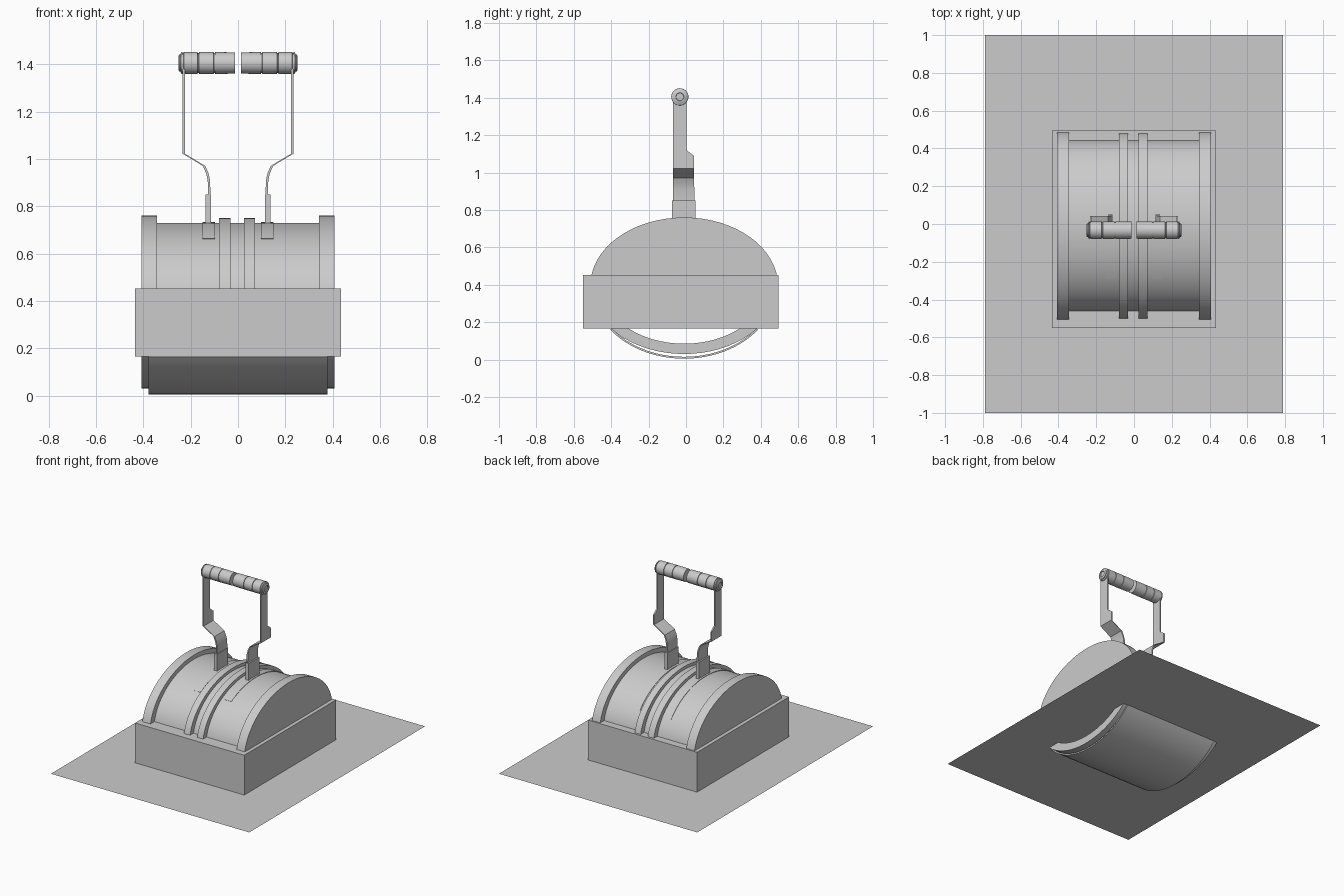
import bpy, bmesh, math
from mathutils import Matrix

if "Cube" in bpy.data.objects:
    bpy.data.objects.remove(bpy.data.objects["Cube"])

CY, CZ = -0.01, 0.395      # axis of the drum


def finish(name, bm, smooth=True):
    bmesh.ops.recalc_face_normals(bm, faces=bm.faces)
    me = bpy.data.meshes.new(name)
    bm.to_mesh(me)
    bm.free()
    ob = bpy.data.objects.new(name, me)
    bpy.context.collection.objects.link(ob)
    if smooth:
        bpy.ops.object.select_all(action='DESELECT')
        ob.select_set(True)
        bpy.context.view_layer.objects.active = ob
        bpy.ops.object.shade_smooth_by_angle(angle=math.radians(35))
    return ob


def sweep(name, profile, a0=0, a1=360, n=64, closed=True):
    """Sweep (x, half-width, half-height) points along an ellipse round the drum axis."""
    bm = bmesh.new()
    full = a1 - a0 == 360
    rows = []
    for i in range(n if full else n + 1):
        t = math.radians(a0 + (a1 - a0) * i / n)
        rows.append([bm.verts.new((x, CY + a * math.cos(t), CZ + c * math.sin(t)))
                     for x, a, c in profile])
    m = len(profile)
    for i in range(n):
        r, s = rows[i], rows[(i + 1) % len(rows)]
        for j in range(m if closed else m - 1):
            k = (j + 1) % m
            bm.faces.new((r[j], r[k], s[k], s[j]))
    if closed and not full:
        bm.faces.new(rows[0])
        bm.faces.new(rows[-1])
    return finish(name, bm)


def band(name, x0, x1, outer, inner, **kw):
    return sweep(name, [(x0, *outer), (x1, *outer), (x1, *inner), (x0, *inner)], **kw)


def box(name, x0, x1, y0, y1, z0, z1):
    bm = bmesh.new()
    bmesh.ops.create_cube(bm, size=1)
    for v in bm.verts:
        v.co = ((x0 + x1) / 2 + v.co.x * (x1 - x0), (y0 + y1) / 2 + v.co.y * (y1 - y0),
                (z0 + z1) / 2 + v.co.z * (z1 - z0))
    return finish(name, bm, False)


# base sheet
bm = bmesh.new()
bmesh.ops.create_grid(bm, x_segments=1, y_segments=1, size=1,
                      matrix=Matrix.Translation((0, 0, 0.163)) @ Matrix.Diagonal((0.79, 1, 1, 1)))
finish("base_sheet", bm, False)

# housing round the drum
box("housing", -0.435, 0.435, -0.55, 0.495, 0.165, 0.452)

# drum skin, centre ribs and the lower cover
sweep("drum", [(-0.40, 0.458, 0.335), (0.40, 0.458, 0.335)], closed=False)
for x0, x1 in ((-0.08, -0.032), (0.025, 0.072)):
    band("centre_rib", x0, x1, (0.497, 0.356), (0.45, 0.33), a0=-42, a1=222)
band("lower_cover", -0.377, 0.377, (0.495, 0.39), (0.485, 0.38), a0=217, a1=323, n=32)

for s, side in ((-1, "left"), (1, "right")):
    # end rim
    band(side + "_rim", s * 0.343, s * 0.408, (0.502, 0.365), (0.44, 0.31))

    # end plate, only above the base sheet
    bm = bmesh.new()
    lo = math.asin((0.17 - CZ) / 0.335)
    bm.faces.new([bm.verts.new((s * 0.409, CY + 0.458 * math.cos(t), CZ + 0.335 * math.sin(t)))
                  for t in (lo + (math.pi - 2 * lo) * i / 48 for i in range(49))])
    finish(side + "_end_plate", bm, False)

    # slot strip in which the lever travels
    band(side + "_slot", s * 0.097, s * 0.15, (0.461, 0.338), (0.45, 0.33),
         a0=math.degrees(math.acos(0.395 / 0.461)), a1=math.degrees(math.acos(-0.28 / 0.461)), n=24)

    # lever foot and bent strap: (x, z, y front, y back)
    box(side + "_lever_foot", s * 0.125 - 0.012, s * 0.125 + 0.012, -0.075, 0.05, 0.70, 0.85)
    path = [(0.121, 0.84, -0.07, 0.045), (0.123, 0.91, -0.07, 0.045), (0.130, 0.94, -0.07, 0.043),
            (0.143, 0.97, -0.07, 0.043), (0.229, 1.022, -0.07, 0.042), (0.229, 1.09, -0.07, 0.042),
            (0.229, 1.12, -0.07, 0.003), (0.229, 1.40, -0.07, 0.003)]
    bm = bmesh.new()
    rows = []
    for x, z, y0, y1 in path:
        rows.append([bm.verts.new((s * (x + d), y, z))
                     for d, y in ((-0.005, y0), (0.005, y0), (0.005, y1), (-0.005, y1))])
    for r, q in zip(rows, rows[1:]):
        for j in range(4):
            k = (j + 1) % 4
            bm.faces.new((r[j], r[k], q[k], q[j]))
    bm.faces.new(rows[0])
    bm.faces.new(rows[-1])
    finish(side + "_lever_strap", bm)

    # turned grip with grooves and a stepped end
    prof = [(0.012, 0.0), (0.012, 0.045)]
    for g in (0.1, 0.168, 0.232):
        prof += [(g - 0.003, 0.046), (g - 0.002, 0.042), (g + 0.002, 0.042), (g + 0.003, 0.046)]
    prof += [(0.240, 0.045), (0.243, 0.036), (0.248, 0.036), (0.252, 0.030),
             (0.252, 0.022), (0.246, 0.020), (0.246, 0.0)]
    bm = bmesh.new()
    vs = [bm.verts.new((s * x, -0.033 + r, 1.405)) for x, r in prof]
    es = [bm.edges.new(p) for p in zip(vs, vs[1:])]
    bmesh.ops.spin(bm, geom=vs + es, cent=(0, -0.033, 1.405), axis=(1, 0, 0),
                   angle=2 * math.pi, steps=28, use_duplicate=False)
    bmesh.ops.remove_doubles(bm, verts=bm.verts, dist=0.0002)
    finish(side + "_grip", bm)
